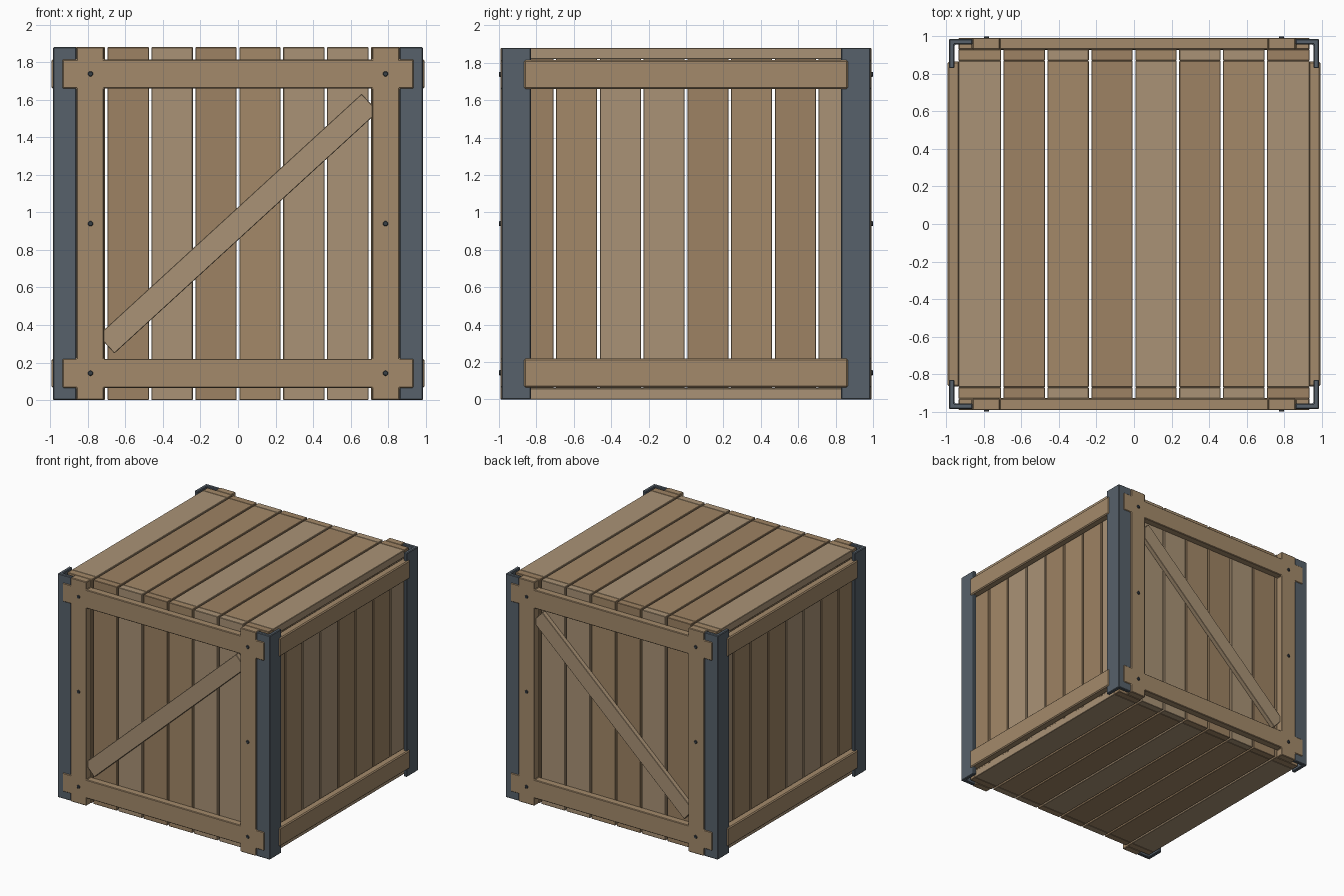
import bpy, bmesh, math
from mathutils import Matrix, Vector

if "Cube" in bpy.data.objects:
    bpy.data.objects.remove(bpy.data.objects["Cube"])

H = 1.88


def material(name, rgb):
    m = bpy.data.materials.new(name)
    m.diffuse_color = (*rgb, 1)
    m.use_nodes = True
    m.node_tree.nodes["Principled BSDF"].inputs["Base Color"].default_value = m.diffuse_color
    return m


LIGHT = material("wood_light", (0.40, 0.29, 0.18))
MID = material("wood_mid", (0.37, 0.25, 0.14))
DARK = material("wood_dark", (0.34, 0.225, 0.125))
FRAME = material("wood_frame", (0.37, 0.255, 0.145))
STEEL = material("steel", (0.095, 0.12, 0.145))
BOLT = material("bolt_steel", (0.04, 0.05, 0.06))
TONES = [LIGHT, DARK, MID, DARK, LIGHT, DARK, MID, LIGHT]


def finish(name, bm, mat, bevel=0.005):
    bmesh.ops.recalc_face_normals(bm, faces=bm.faces)
    me = bpy.data.meshes.new(name)
    bm.to_mesh(me)
    bm.free()
    me.materials.append(mat)
    ob = bpy.data.objects.new(name, me)
    bpy.context.collection.objects.link(ob)
    if bevel:
        mod = ob.modifiers.new("soft_edge", "BEVEL")
        mod.width = bevel
        mod.segments = 1
        mod.limit_method = 'ANGLE'
    return ob


def box(name, lo, hi, mat, bevel=0.005, rot=None):
    lo, hi = Vector(lo), Vector(hi)
    bm = bmesh.new()
    bmesh.ops.create_cube(bm, size=1)
    for v in bm.verts:
        v.co = Vector(c * s for c, s in zip(v.co, hi - lo))
    m = Matrix.Translation((lo + hi) / 2)
    bm.transform(m @ rot if rot else m)
    return finish(name, bm, mat, bevel)


def extrude(bm, faces, vec):
    geo = bmesh.ops.extrude_face_region(bm, geom=faces)["geom"]
    bmesh.ops.translate(bm, vec=vec, verts=[g for g in geo if isinstance(g, bmesh.types.BMVert)])


# Planks: eight per side, with narrow gaps
PITCH, GAP, W = 0.234, 0.014, 0.935
for i in range(8):
    a = (i - 4) * PITCH + (GAP / 2 if i else 0)
    b = (i - 3) * PITCH - (GAP / 2 if i < 7 else 0)
    t = TONES[i]
    box("roof_plank", (a, -0.87, H - 0.06), (b, 0.87, H), t, 0.003)
    box("floor_plank", (a, -0.87, 0), (b, 0.87, 0.06), t, 0.003)
    for s, side in ((-1, "front"), (1, "back")):
        ys = sorted((s * 0.87, s * 0.93))
        box(side + "_plank", (a, ys[0], 0), (b, ys[1], H), TONES[(i + 2) % 8], 0.003)
    for s, side in ((-1, "left"), (1, "right")):
        xs = sorted((s * 0.87, s * 0.93))
        c, d = max(a, -0.87), min(b, 0.87)
        box(side + "_plank", (xs[0], c, 0.002), (xs[1], d, H - 0.002), TONES[(i + 5) % 8], 0.003)

# Front and back frames: posts and rails joined as one flat outline
XS = [-W, -0.86, -0.715, 0.715, 0.86, W]
ZS = [0, 0.065, 0.22, 1.66, 1.815, H]
for s, side in ((-1, "front"), (1, "back")):
    bm = bmesh.new()
    grid = [[bm.verts.new((x, s * 0.93, z)) for z in ZS] for x in XS]
    for i in range(5):
        for j in range(5):
            if i in (1, 3) or j in (1, 3):
                bm.faces.new((grid[i][j], grid[i + 1][j], grid[i + 1][j + 1], grid[i][j + 1]))
    bmesh.ops.delete(bm, geom=[v for v in bm.verts if not v.link_faces], context='VERTS')
    extrude(bm, bm.faces[:], (0, s * 0.062, 0))
    finish(side + "_frame", bm, FRAME)

    # Diagonal brace
    ys = sorted((s * 0.928, s * 0.968))
    box(side + "_brace", (-0.953, ys[0], H / 2 - 0.065), (0.953, ys[1], H / 2 + 0.065),
        LIGHT, 0.003, Matrix.Rotation(-math.radians(42.5), 4, 'Y'))

    # Bolts down each post
    for x in (-0.786, 0.786):
        for z in (0.143, 0.94, 1.738):
            bm = bmesh.new()
            bmesh.ops.create_cone(bm, cap_ends=True, segments=12, radius1=0.014,
                                  radius2=0.014, depth=0.04)
            bm.transform(Matrix.Translation((x, s * 0.98, z)) @ Matrix.Rotation(math.pi / 2, 4, 'X'))
            finish(side + "_bolt", bm, BOLT, 0.003)

# Side rails
for s, side in ((-1, "left"), (1, "right")):
    for z in (0.065, 1.66):
        xs = sorted((s * 0.93, s * 0.994))
        box(side + "_rail", (xs[0], -0.865, z), (xs[1], 0.865, z + 0.155), FRAME, 0.008)

# Steel corner angles
PROFILE = [(0.986, 0.986), (0.86, 0.986), (0.86, 0.956), (0.956, 0.956), (0.956, 0.83), (0.986, 0.83)]
for sx in (-1, 1):
    for sy in (-1, 1):
        bm = bmesh.new()
        f = bm.faces.new([bm.verts.new((sx * x, sy * y, 0)) for x, y in PROFILE])
        extrude(bm, [f], (0, 0, H))
        finish("corner_angle", bm, STEEL, 0.005)
